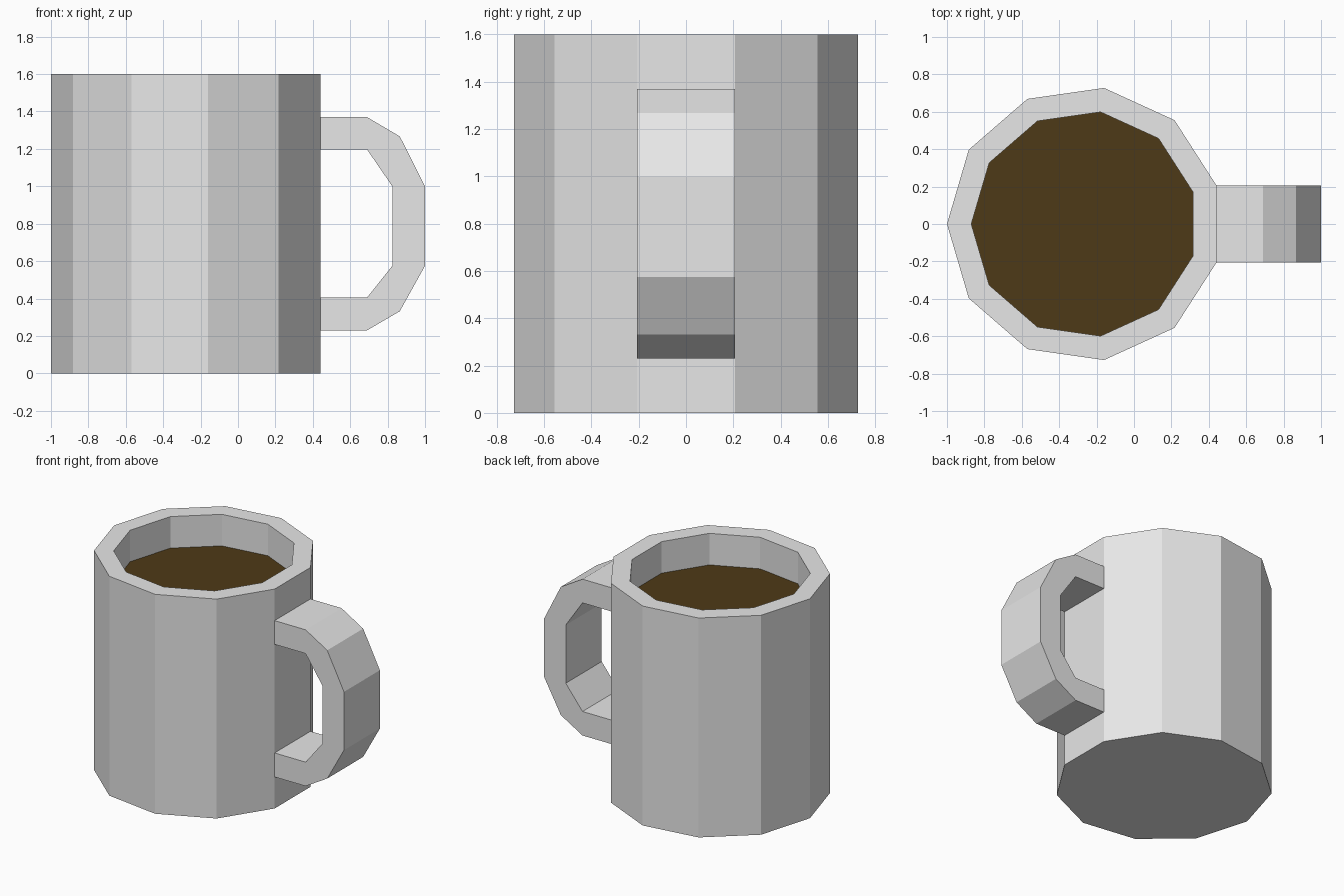
import bpy, bmesh
from math import cos, sin, pi

cube = bpy.data.objects.get("Cube")
if cube:
    bpy.data.objects.remove(cube)

SIDES = 11
OUTER, INNER = 0.735, 0.605
CENTRE_X = -0.265


def material(name, colour, roughness):
    mat = bpy.data.materials.new(name)
    mat.use_nodes = True
    mat.diffuse_color = (*colour, 1)
    bsdf = mat.node_tree.nodes["Principled BSDF"]
    bsdf.inputs["Base Color"].default_value = (*colour, 1)
    bsdf.inputs["Roughness"].default_value = roughness
    return mat


def finish(name, bm, mat):
    bmesh.ops.recalc_face_normals(bm, faces=bm.faces)
    mesh = bpy.data.meshes.new(name)
    bm.to_mesh(mesh)
    bm.free()
    mesh.materials.append(mat)
    obj = bpy.data.objects.new(name, mesh)
    bpy.context.collection.objects.link(obj)
    return obj


def ring(bm, radius, z):
    # One corner points to the right, so a flat side faces the handle
    angles = [pi + 2 * pi * i / SIDES for i in range(SIDES)]
    return [bm.verts.new((CENTRE_X + radius * cos(a), radius * sin(a), z)) for a in angles]


ceramic = material("light grey ceramic", (0.8, 0.8, 0.8), 0.5)
coffee_brown = material("coffee brown", (0.076, 0.042, 0.0086), 0.5)

# Cup: outer wall, rim, inner wall and floor
bm = bmesh.new()
rings = [ring(bm, r, z) for r, z in [(OUTER, 0), (OUTER, 1.6), (INNER, 1.6), (INNER, 0.13)]]
for low, high in zip(rings, rings[1:]):
    for i in range(SIDES):
        j = (i + 1) % SIDES
        bm.faces.new((low[i], low[j], high[j], high[i]))
bm.faces.new(rings[0])
bm.faces.new(rings[-1])
finish("cup", bm, ceramic)

# Coffee surface
bm = bmesh.new()
bm.faces.new(ring(bm, INNER, 1.37))
coffee = finish("coffee", bm, coffee_brown)
if coffee.data.polygons[0].normal.z < 0:
    coffee.data.flip_normals()

# Handle: faceted loop as wide as one side of the cup, rooted inside the wall
half_width = OUTER * sin(pi / SIDES)
outline = [(0.42, 1.37), (0.69, 1.37), (0.865, 1.267), (1, 1),
           (1, 0.575), (0.865, 0.332), (0.69, 0.23), (0.42, 0.23),
           (0.42, 0.405), (0.69, 0.405), (0.825, 0.575),
           (0.825, 1), (0.69, 1.197), (0.42, 1.197)]
bm = bmesh.new()
side = bm.faces.new([bm.verts.new((x, -half_width, z)) for x, z in outline])
extruded = bmesh.ops.extrude_face_region(bm, geom=[side], use_keep_orig=True)["geom"]
bmesh.ops.translate(bm, vec=(0, 2 * half_width, 0),
                    verts=[v for v in extruded if isinstance(v, bmesh.types.BMVert)])
finish("handle", bm, ceramic)
